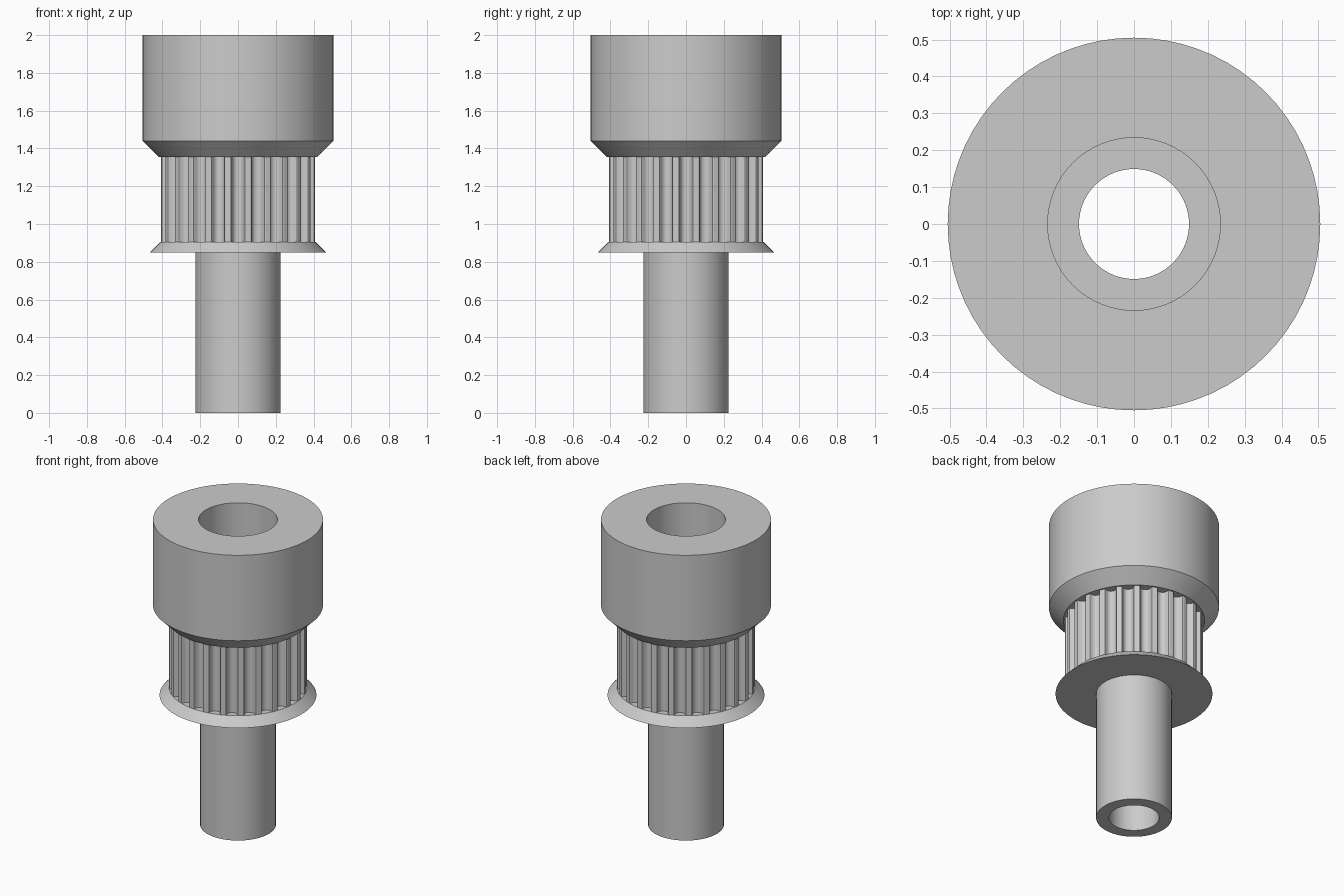
import bpy, bmesh
from math import sin, cos, pi, radians

cube = bpy.data.objects.get("Cube")
if cube:
    bpy.data.objects.remove(cube)

grey = bpy.data.materials.new("plain_grey")
grey.use_nodes = True
colour = (0.6, 0.6, 0.6, 1)
grey.diffuse_color = colour
grey.node_tree.nodes["Principled BSDF"].inputs["Base Color"].default_value = colour


def skin(name, rings, smooth_angle=30):
    """Join closed rings of points into a torus-like shell of quads."""
    bm = bmesh.new()
    loops = [[bm.verts.new(p) for p in ring] for ring in rings]
    n = len(loops[0])
    for a, b in zip(loops, loops[1:] + loops[:1]):
        for i in range(n):
            j = (i + 1) % n
            bm.faces.new((a[i], a[j], b[j], b[i]))
    bmesh.ops.recalc_face_normals(bm, faces=bm.faces)
    mesh = bpy.data.meshes.new(name)
    bm.to_mesh(mesh)
    bm.free()
    mesh.materials.append(grey)
    obj = bpy.data.objects.new(name, mesh)
    bpy.context.collection.objects.link(obj)
    bpy.ops.object.select_all(action='DESELECT')
    obj.select_set(True)
    bpy.context.view_layer.objects.active = obj
    bpy.ops.object.shade_smooth_by_angle(angle=radians(smooth_angle))
    return obj


def lathe(name, profile, sides=72):
    """Turn a closed (radius, height) profile around the z axis."""
    turns = [2 * pi * i / sides for i in range(sides)]
    return skin(name, [[(r * cos(t), r * sin(t), z) for t in turns]
                       for r, z in profile])


TUBE_R, HOLE_R, BORE_R, TOOTH_R = 0.225, 0.149, 0.234, 0.411
FLANGE_Z, TEETH_Z, HUB_Z = 0.85, 0.905, 1.355

# Hollow shaft reaching up into the pulley
lathe("shaft_tube", [(HOLE_R, 0), (TUBE_R, 0), (TUBE_R, HUB_Z), (HOLE_R, HUB_Z)])

# Chamfered hub with a wide bore
lathe("hub", [(BORE_R, HUB_Z), (0.42, HUB_Z), (0.505, 1.44), (0.505, 2), (BORE_R, 2)])
lathe("bore_ledge", [(HOLE_R, HUB_Z - 0.02), (BORE_R + 0.01, HUB_Z - 0.02),
                     (BORE_R + 0.01, HUB_Z + 0.001), (HOLE_R, HUB_Z + 0.001)])

# Flared belt retainer
lathe("retainer_flange", [(TUBE_R, FLANGE_Z), (0.466, FLANGE_Z),
                          (TOOTH_R, TEETH_Z), (TUBE_R, TEETH_Z)])

# Toothed belt drum: half groove as (sideways, depth), mirrored and repeated
half = [(0.0415, 0), (0.036, 0.003), (0.032, 0.011), (0.029, 0.022),
        (0.022, 0.034), (0.012, 0.041)]
groove = half + [(0, 0.0425)] + [(-x, d) for x, d in reversed(half)]
TEETH = 24
outer, inner = [], []
for k in range(TEETH):
    t = 2 * pi * k / TEETH
    for x, d in reversed(groove):
        r = (TOOTH_R ** 2 - x ** 2) ** 0.5 - d
        p = (r * cos(t) - x * sin(t), r * sin(t) + x * cos(t))
        outer.append(p)
        size = (p[0] ** 2 + p[1] ** 2) ** 0.5
        inner.append((p[0] * TUBE_R / size, p[1] * TUBE_R / size))
skin("toothed_drum", [[(x, y, z) for x, y in ring] for ring, z in
                      ((inner, TEETH_Z), (outer, TEETH_Z),
                       (outer, HUB_Z), (inner, HUB_Z))])
